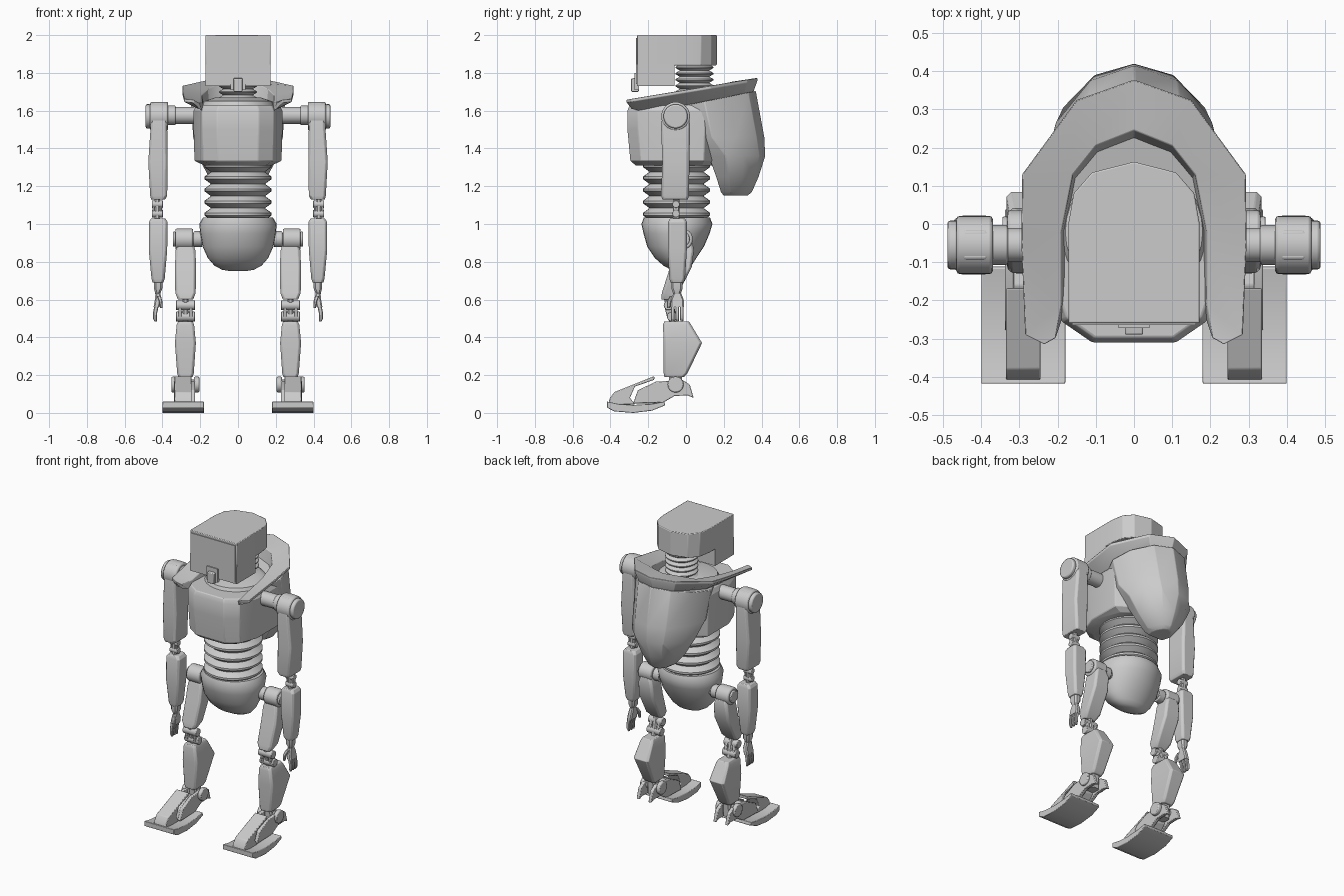
import bpy, bmesh, math
from mathutils import Vector


def finish(name, bm, mirror=False, bevel=0, angle=28):
    bmesh.ops.recalc_face_normals(bm, faces=bm.faces)
    me = bpy.data.meshes.new(name)
    bm.to_mesh(me)
    bm.free()
    me.shade_smooth()
    me.set_sharp_from_angle(angle=math.radians(angle))
    ob = bpy.data.objects.new(name, me)
    bpy.context.collection.objects.link(ob)
    if bevel:
        m = ob.modifiers.new("bevel", 'BEVEL')
        m.width, m.segments, m.limit_method = bevel, 2, 'ANGLE'
    if mirror:
        ob.modifiers.new("mirror", 'MIRROR')
    return ob


def loft(name, rings, caps=True, **kw):
    bm = bmesh.new()
    vs = [[bm.verts.new(p) for p in r] for r in rings]
    n = len(rings[0])
    for a, b in zip(vs, vs[1:]):
        for i in range(n):
            j = (i + 1) % n
            bm.faces.new((a[i], a[j], b[j], b[i]))
    if caps:
        bm.faces.new(vs[0])
        bm.faces.new(vs[-1])
    return finish(name, bm, **kw)


def ellipse(z, rx, ry, y, n=32):
    return [(rx * math.cos(t), y + ry * math.sin(t), z)
            for t in (2 * math.pi * i / n for i in range(n))]


def symmetric(half):
    """Closed ring from points on the +x side, going front to back."""
    return half + [(-x, y, z) for x, y, z in reversed(half) if x > 0]


def plate(name, profile, x0, x1, **kw):
    return loft(name, [[(x, y, z) for y, z in profile] for x in (x0, x1)], **kw)


def limb(name, rows, c=0.012, **kw):
    """Chamfered box sections: z, x0, x1, y0, y1."""
    rings = []
    for z, a, b, f, k in rows:
        rings.append([(x, y, z) for x, y in (
            (a + c, f), (b - c, f), (b, f + c), (b, k - c),
            (b - c, k), (a + c, k), (a, k - c), (a, f + c))])
    return loft(name, rings, mirror=True, **kw)


def axle(name, x0, x1, y, z, r, n=24, bevel=0.005):
    ring = [(y + r * math.cos(2 * math.pi * i / n), z + r * math.sin(2 * math.pi * i / n)) for i in range(n)]
    return plate(name, ring, x0, x1, mirror=True, bevel=bevel)


def bellows(name, z0, z1, ribs, r_in, r_out, y):
    h = (z1 - z0) / ribs
    rings = []
    for i in range(ribs):
        rings += [ellipse(z0 + i * h, r_in, r_in, y),
                  ellipse(z0 + (i + 0.4) * h, r_out, r_out, y),
                  ellipse(z0 + (i + 0.6) * h, r_out, r_out, y)]
    return loft(name, rings + [ellipse(z1, r_in, r_in, y)])


# Head: rounded back, deep front jaw, small mouth block
plan = [(.172, -.26), (.172, 0), (.158, .08), (.11, .135), (0, .163)]
loft("head", [symmetric([(x, y, z) for x, y in plan]) for z in (1.84, 2.0)], bevel=.004)
plate("head_jaw", [(-.26, 1.73), (-.06, 1.73), (-.06, 1.845), (-.26, 1.845)], -.172, .172)
plate("face_panel", [(-.265, 1.74), (-.25, 1.74), (-.25, 1.985), (-.265, 1.985)], -.162, .162)
plate("mouth_frame", [(-.272, 1.71), (-.25, 1.71), (-.25, 1.80), (-.272, 1.80)], -.04, .04)
plate("mouth_block", [(-.29, 1.70), (-.25, 1.70), (-.25, 1.775), (-.29, 1.77)], -.024, .024, bevel=.004)

# Neck
bellows("neck", 1.65, 1.845, 6, .078, .1, .045)
loft("neck_base", [ellipse(1.61, .2, .2, -.02), ellipse(1.65, .18, .18, -.02), ellipse(1.67, .12, .12, .02)])

# Chest with chamfered front
chest = [(.11, -.31), (.19, -.255), (.235, -.13), (.235, .1), (.12, .18)]
loft("chest", [symmetric([(x * s, y * t, z) for x, y in chest])
               for z, s, t in ((1.31, .76, .86), (1.335, .98, .95), (1.5, 1, 1), (1.6, 1, 1), (1.63, .93, .96))],
     bevel=.005)

# Back shell hanging behind the spine: z, half width, front y, back y, tilt
rows = [(1.15, .06, .20, .325, 0), (1.17, .09, .185, .35, 0), (1.25, .155, .16, .385, 0),
        (1.36, .215, .12, .42, 0), (1.46, .238, .02, .415, 0), (1.63, .25, -.02, .37, .2)]
rings = []
for z, w, f, b, t in rows:
    d = b - f
    half = [(0, f), (w * .8, f), (w, f + d * .3), (w * .86, f + d * .62), (w * .48, f + d * .9), (0, b)]
    rings.append(symmetric([(x, y, z + t * y) for x, y in half]))
loft("back_shell", rings, bevel=.004, angle=32)

# Horseshoe collar flaring up and out: outer xy, inner xy, root xy
path = [((.235, -.315), (.205, -.30), (.205, -.29)), ((.285, -.29), (.19, -.21), (.215, -.24)),
        ((.295, -.05), (.19, -.02), (.232, -.05)), ((.293, .13), (.16, .13), (.235, .10)),
        ((.15, .325), (.10, .205), (.13, .31)), ((0, .378), (0, .245), (0, .355))]
right = []
for o, i, r in path:
    top = 1.66 + (o[1] + .31) * .165
    low = 1.61 + (o[1] + .31) * .12
    right.append([(*o, top), (*i, top - .02), (i[0] * .93, i[1] * .85, 1.60), (*r, low), (*o, top - .016)])
left = [[(-x, y, z) for x, y, z in s] for s in reversed(right[:-1])]
loft("collar", right + left, bevel=.003)

# Spine and pelvis
bellows("spine", 1.02, 1.34, 5, .143, .178, -.05)
loft("pelvis", [ellipse(z, rx, ry, y) for z, rx, ry, y in (
    (1.035, .185, .175, -.048), (1.0, .205, .188, -.048), (.95, .2, .175, -.05), (.88, .187, .15, -.055),
    (.82, .16, .11, -.055), (.78, .125, .075, -.045), (.758, .085, .045, -.035), (.75, .04, .02, -.03))], angle=40)

# Shoulders
axle("shoulder_axle", .2, .40, -.055, 1.575, .045)
axle("shoulder_sleeve", .33, .385, -.055, 1.575, .052)
axle("shoulder_hub", .37, .465, -.055, 1.57, .076, 32, .008)
axle("shoulder_cap", .46, .489, -.055, 1.57, .064, 32, .008)

# Arms
limb("upper_arm", [(1.13, .385, .46, -.125, .01), (1.15, .375, .465, -.132, .016), (1.33, .372, .475, -.125, .018),
                   (1.52, .375, .462, -.132, .022), (1.60, .375, .46, -.12, .01), (1.64, .378, .455, -.09, -.02)], bevel=.003)
limb("elbow_post", [(1.00, .412, .442, -.07, -.035), (1.15, .412, .442, -.07, -.035)], c=.008)
for z in (1.055, 1.105):
    axle("elbow_pin", .398, .456, -.053, z, .02, 16, .003)
for x in (.403, .443):
    plate("elbow_link", [(-.068, 1.05), (-.038, 1.05), (-.038, 1.11), (-.068, 1.11)], x, x + .01, mirror=True, bevel=.003)
limb("forearm", [(.69, .395, .452, -.082, -.012), (.71, .388, .458, -.088, -.005), (.86, .375, .472, -.096, .004),
                 (1.01, .372, .472, -.094, .004), (1.03, .385, .46, -.085, -.005)], bevel=.003)
limb("wrist", [(.63, .412, .438, -.068, -.028), (.66, .40, .445, -.078, -.018), (.70, .40, .445, -.078, -.018)], c=.01)

# Hands: palm, three curled fingers, thumb
limb("palm", [(.56, .415, .447, -.082, -.01), (.60, .408, .44, -.08, -.012), (.645, .41, .436, -.062, -.03)], c=.007)
for y in (-.08, -.056, -.032):
    limb("finger", [(.483, .43, .442, y + .003, y + .017), (.50, .43, .45, y, y + .02),
                    (.53, .428, .45, y, y + .02), (.58, .416, .44, y, y + .02)], c=.004)
limb("thumb", [(.555, .399, .412, -.10, -.084), (.59, .40, .418, -.102, -.078), (.62, .408, .43, -.085, -.06)], c=.004)

# Hips
axle("hip_axle", .16, .30, -.02, .92, .032)
axle("hip_collar", .19, .235, -.02, .92, .042)
axle("hip_hub", .237, .332, -.02, .92, .056, 32, .008)
axle("hip_cap", .33, .345, -.02, .92, .04)

# Legs
limb("thigh", [(.60, .238, .318, -.13, -.075), (.635, .224, .332, -.128, -.04), (.77, .222, .334, -.085, .03),
               (.86, .225, .33, -.068, .042), (.90, .24, .318, -.055, .035)], bevel=.003)
limb("knee_post", [(.46, .262, .294, -.085, -.04), (.53, .262, .294, -.1, -.055), (.62, .262, .294, -.12, -.075)], c=.008)
for y, z in ((-.075, .51), (-.092, .57)):
    axle("knee_pin", .228, .328, y, z, .026, 16, .003)
for x in (.24, .298):
    plate("knee_link", [(-.1, .505), (-.05, .505), (-.067, .575), (-.117, .575)], x, x + .018, mirror=True, bevel=.004)
limb("shin", [(.19, .24, .316, -.115, -.01), (.21, .234, .322, -.118, .008), (.37, .223, .334, -.118, .085),
              (.465, .232, .325, -.122, .028), (.485, .24, .316, -.115, .015)], bevel=.003)

# Ankles
limb("ankle_block", [(.10, .25, .306, -.085, -.025), (.2, .25, .306, -.09, -.02)], c=.01)
axle("ankle_axle", .21, .352, -.055, .15, .026)
for x in (.205, .325):
    axle("ankle_disc", x, x + .027, -.055, .15, .042, 24, .006)

# Feet: side prongs to the heel, arched toe cover, curved sole
prong = [(-.28, .05), (-.255, .12), (-.16, .165), (-.02, .175), (.02, .15), (.04, .08),
         (.01, .092), (-.06, .09), (-.12, .055)]
for x in (.228, .315):
    plate("heel_prong", prong, x, x + .023, mirror=True, bevel=.004)
plate("instep", [(-.27, .05), (-.25, .115), (-.16, .155), (-.08, .14), (-.09, .09), (-.13, .05)],
      .25, .316, mirror=True, bevel=.004)
plate("toe_cover", [(-.41, .045), (-.405, .075), (-.38, .11), (-.28, .15), (-.168, .195), (-.168, .175),
                    (-.27, .14), (-.297, .08), (-.27, .045)], .245, .335, mirror=True, bevel=.004)
plate("sole", [(-.418, .06), (-.418, .028), (-.38, .008), (-.28, 0), (-.18, .012), (-.11, .04), (-.115, .06),
               (-.18, .048), (-.28, .042), (-.36, .048)], .18, .40, mirror=True, bevel=.003)
